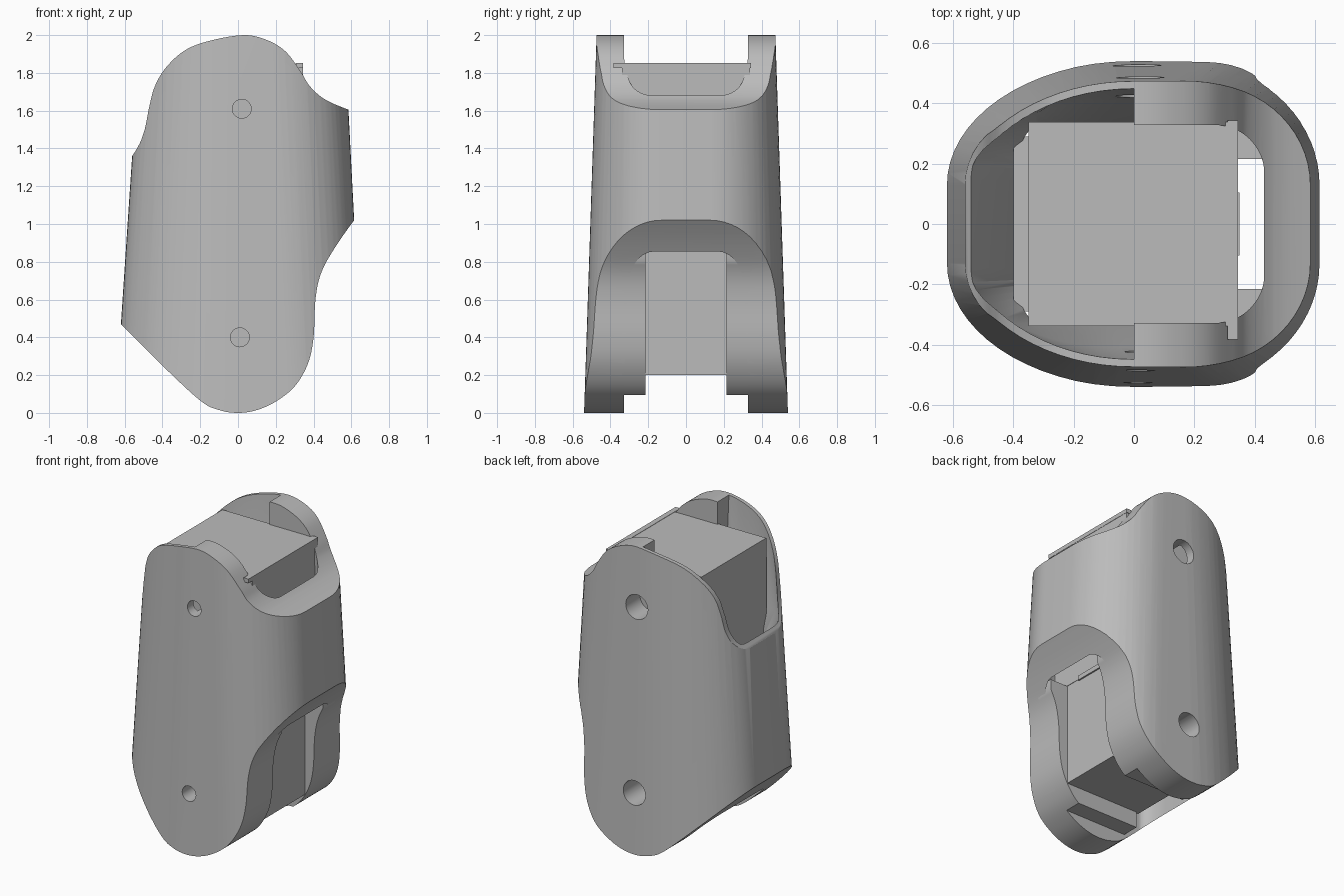
import bpy, bmesh, math
from mathutils import Vector

if "Cube" in bpy.data.objects:
    bpy.data.objects.remove(bpy.data.objects["Cube"])

grey = bpy.data.materials.new("plain grey")
grey.use_nodes = True
COLOUR = (0.5, 0.5, 0.5, 1)
grey.diffuse_color = COLOUR
grey.node_tree.nodes["Principled BSDF"].inputs["Base Color"].default_value = COLOUR


def loft(name, rings):
    """Closed solid through matching rings of points."""
    bm = bmesh.new()
    rows = [[bm.verts.new(p) for p in ring] for ring in rings]
    n = len(rows[0])
    for a, b in zip(rows, rows[1:]):
        for i in range(n):
            j = (i + 1) % n
            bm.faces.new((a[i], a[j], b[j], b[i]))
    bm.faces.new(rows[0][::-1])
    bm.faces.new(rows[-1])
    bmesh.ops.recalc_face_normals(bm, faces=bm.faces)
    mesh = bpy.data.meshes.new(name)
    bm.to_mesh(mesh)
    bm.free()
    mesh.materials.append(grey)
    ob = bpy.data.objects.new(name, mesh)
    bpy.context.collection.objects.link(ob)
    return ob


def box(name, x, y, z):
    corners = [(x[0], y[0]), (x[1], y[0]), (x[1], y[1]), (x[0], y[1])]
    return loft(name, [[(a, b, h) for a, b in corners] for h in z])


def section(z, xl, xr, yh, flat, lr, rr, steps=16):
    """Oval ring: elliptical corners of length lr (left) and rr (right)."""
    half = []
    for cx, r, start in ((xr - rr, rr, 0), (xl + lr, lr, 1)):
        for i in range(steps + 1):
            t = (start + i / steps) * math.pi / 2
            half.append((cx + r * math.cos(t), flat + (yh - flat) * math.sin(t)))
    return [(x, y, z) for x, y in half] + [(x, -y, z) for x, y in reversed(half)]


def spline(pts, steps=6):
    """Smooth open curve through the points."""
    p = [Vector(q) for q in [pts[0]] + pts + [pts[-1]]]
    out = []
    for a, b, c, d in zip(p, p[1:], p[2:], p[3:]):
        for i in range(steps):
            t = i / steps
            out.append(0.5 * (2 * b + (c - a) * t + (2 * a - 5 * b + 4 * c - d) * t * t
                              + (3 * b - a - 3 * c + d) * t ** 3))
    return out + [p[-1]]


def combine(ob, tool, mode):
    mod = ob.modifiers.new(mode, "BOOLEAN")
    mod.operation, mod.object, mod.solver = mode, tool, "EXACT"
    bpy.context.view_layer.objects.active = ob
    bpy.ops.object.modifier_apply(modifier=mod.name)
    bpy.data.objects.remove(tool)


def side_profile(name):
    """Side outline of the limb, pushed through the full depth."""
    top = spline([(-.75, 1.1), (-.56, 1.36), (-.5, 1.48), (-.47, 1.62), (-.44, 1.73),
                  (-.38, 1.83), (-.28, 1.92), (-.15, 1.97), (.03, 2), (.15, 1.975),
                  (.25, 1.915), (.33, 1.81), (.38, 1.73), (.46, 1.66), (.585, 1.605), (.75, 1.55)])
    bottom = spline([(.75, 1.19), (.615, 1.02), (.51, .87), (.44, .74), (.41, .6), (.4, .4),
                     (.37, .26), (.3, .14), (.2, .06), (.1, .015), (0, 0), (-.1, .015),
                     (-.2, .065), (-.4, .25), (-.62, .47), (-.75, .6)])
    return loft(name, [[(p.x, y, p.y) for p in top + bottom] for y in (-.7, .7)])


# Outer shell: tapered oval trimmed by the side outline
shell = loft("shell", [section(-.1, -.658, .673, .543, .13, .65, .42),
                       section(2.1, -.511, .559, .47, .13, .51, .4)])
combine(shell, side_profile("outline"), "INTERSECT")

# Hollow core, then the wide thin-walled mouth on the sloping side
combine(shell, loft("core", [section(z, -.39, xr, .328, .17, .08, .16)
                             for z, xr in ((-.2, .5), (.87, .5), (1.7, .43), (2.2, .43))]), "DIFFERENCE")
mouth = loft("mouth", [section(1.05, -.38, .3, .32, .15, .3, .1),
                       section(1.4, -.545, .3, .41, .14, .5, .1),
                       section(2.1, -.495, .3, .455, .13, .49, .1)])
combine(mouth, box("mouth_limit", (-1, 0), (-1, 1), (.9, 2.3)), "INTERSECT")
combine(shell, mouth, "DIFFERENCE")

# Screw holes, wider on the back
for x, z in ((.02, 1.61), (.01, .4)):
    for y, r in ((-.45, .05), (.45, .08)):
        ring = [(x + r * math.cos(a * math.pi / 16), z + r * math.sin(a * math.pi / 16)) for a in range(32)]
        combine(shell, loft("hole", [[(p, y + d, q) for p, q in ring] for d in (-.2, .2)]), "DIFFERENCE")

# Inner cheeks beside the lower joint, following the side outline
parts = [shell]
for side, name in ((-1, "front_cheek"), (1, "back_cheek")):
    cheek = box(name, (-.2, .47), sorted((side * .215, side * .34)), (.095, .87))
    combine(cheek, side_profile("outline"), "INTERSECT")
    parts.append(cheek)

# Core block with its end flange, lower joint and rear filler
parts += [
    box("core_block", (-.35, .343), (-.338, .338), (.87, 1.85)),
    box("block_flange", (.31, .345), (-.383, .343), (1.825, 1.852)),
    box("lower_joint", (-.22, .34), (-.225, .215), (.2, .88)),
    box("joint_tab", (.3, .35), (-.105, .105), (.86, .89)),
    box("rear_filler", (-.4, -.3), (-.29, .29), (.6, 1.2)),
]

for ob in bpy.context.scene.objects:
    ob.select_set(ob == shell or ob.name.endswith("cheek"))
bpy.context.view_layer.objects.active = shell
bpy.ops.object.shade_smooth_by_angle(angle=math.radians(30))
